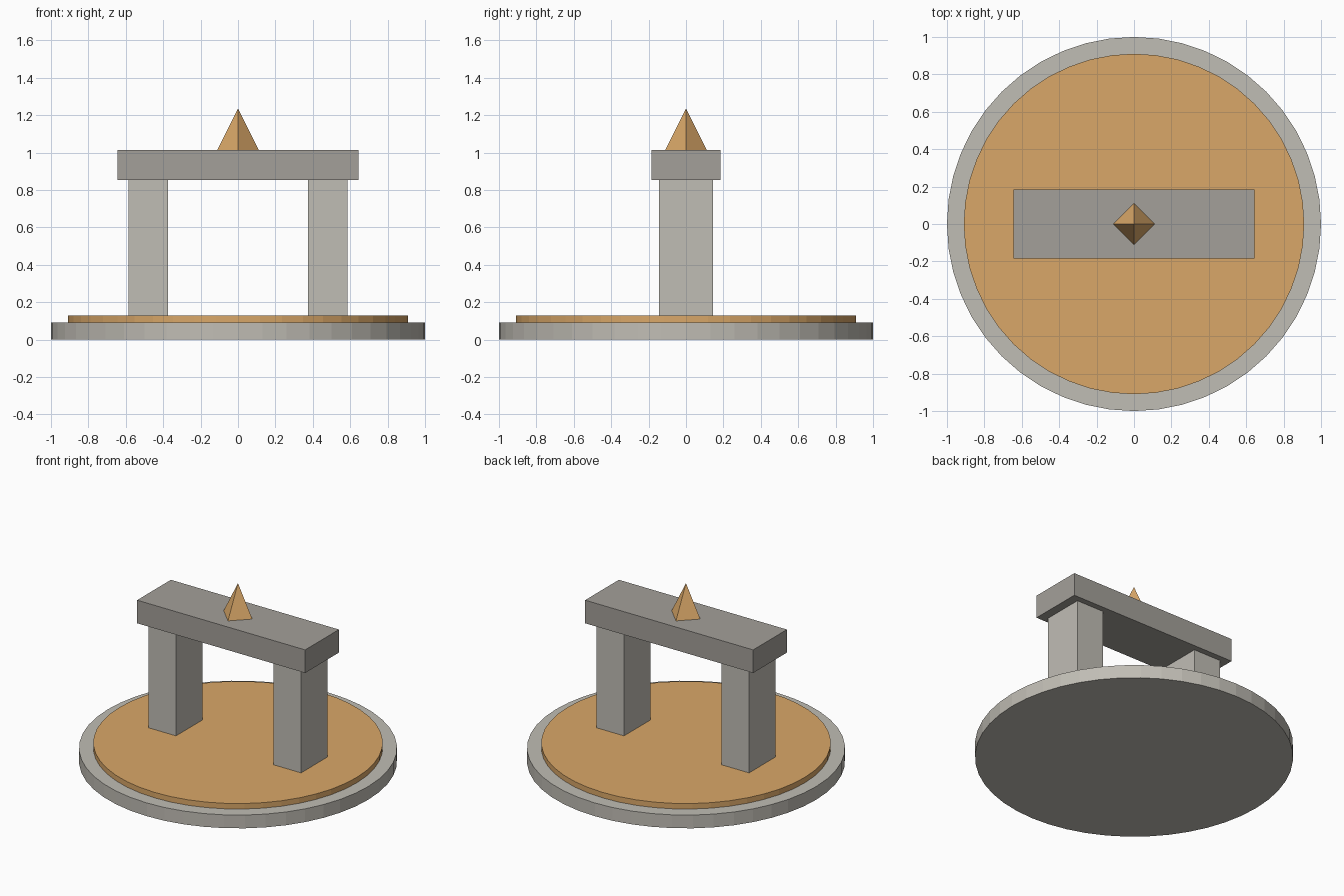
import bpy
from math import radians

if "Cube" in bpy.data.objects:
    bpy.data.objects.remove(bpy.data.objects["Cube"])


def material(name, color):
    mat = bpy.data.materials.new(name)
    mat.diffuse_color = (*color, 1)
    mat.use_nodes = True
    mat.node_tree.nodes["Principled BSDF"].inputs["Base Color"].default_value = mat.diffuse_color
    return mat


ochre = material("ochre", (0.70, 0.39, 0.14))
pale_stone = material("pale_stone", (0.53, 0.51, 0.46))
dark_stone = material("dark_stone", (0.37, 0.35, 0.32))


def finish(name, mat):
    obj = bpy.context.object
    obj.name = name
    obj.data.materials.append(mat)
    return obj


def disc(name, radius, z0, z1, mat):
    bpy.ops.mesh.primitive_cylinder_add(vertices=48, radius=radius, depth=z1 - z0,
                                        location=(0, 0, (z0 + z1) / 2))
    return finish(name, mat)


def box(name, x, width, depth, z0, z1, mat):
    bpy.ops.mesh.primitive_cube_add(size=1, location=(x, 0, (z0 + z1) / 2))
    bpy.context.object.scale = (width, depth, z1 - z0)
    bpy.ops.object.transform_apply(location=False, rotation=False, scale=True)
    return finish(name, mat)


# Round stepped platform
disc("base", 1.0, 0, 0.092, pale_stone)
disc("floor", 0.91, 0.092, 0.13, ochre)

# Pair of pillars carrying the lintel
for side, x in (("left", -0.48), ("right", 0.48)):
    box(side + "_pillar", x, 0.21, 0.288, 0.13, 0.855, pale_stone)
box("lintel", 0, 1.29, 0.37, 0.855, 1.015, dark_stone)

# Four-sided finial with its corners on the axes
bpy.ops.mesh.primitive_cone_add(vertices=4, radius1=0.11, radius2=0, depth=0.22,
                                location=(0, 0, 1.125))
finish("finial", ochre)
